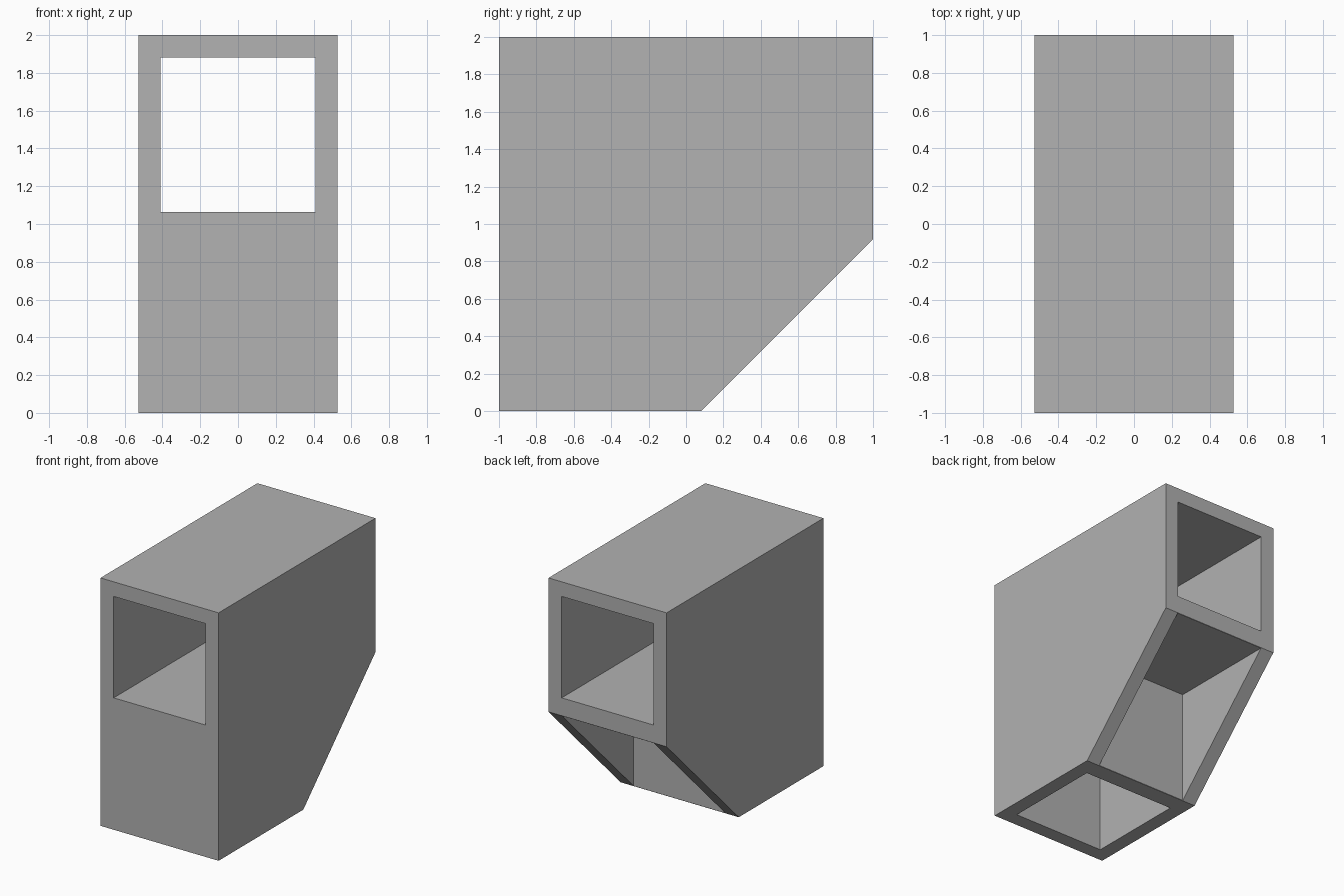
import bpy
import bmesh
from mathutils import Vector

cube = bpy.data.objects.get("Cube")
if cube:
    bpy.data.objects.remove(cube, do_unlink=True)

HALF = 0.527    # half width of the body
INNER = 0.409   # half width of the openings
STEP_Y = 0.08   # where the sloped edge meets the underside
STEP_Z = 0.92   # where the sloped edge meets the back

grey = bpy.data.materials.new("plain grey")
grey.use_nodes = True
colour = (0.445, 0.445, 0.445, 1)
grey.diffuse_color = colour
grey.node_tree.nodes["Principled BSDF"].inputs["Base Color"].default_value = colour


def prism(name, profile, half_width):
    """Extrude a (y, z) profile symmetrically along x."""
    bm = bmesh.new()
    face = bm.faces.new([bm.verts.new((-half_width, y, z)) for y, z in profile])
    side = bmesh.ops.extrude_face_region(bm, geom=[face])["geom"]
    verts = [v for v in side if isinstance(v, bmesh.types.BMVert)]
    bmesh.ops.translate(bm, verts=verts, vec=Vector((2 * half_width, 0, 0)))
    bmesh.ops.recalc_face_normals(bm, faces=bm.faces)
    mesh = bpy.data.meshes.new(name)
    bm.to_mesh(mesh)
    bm.free()
    mesh.materials.append(grey)
    obj = bpy.data.objects.new(name, mesh)
    bpy.context.collection.objects.link(obj)
    return obj


def cut(target, name, y0, y1, z0, z1):
    """Subtract a box as wide as the openings, then drop the cutter."""
    cutter = prism(name, [(y0, z0), (y1, z0), (y1, z1), (y0, z1)], INNER)
    cutter.hide_render = True
    mod = target.modifiers.new(name, 'BOOLEAN')
    mod.operation = 'DIFFERENCE'
    mod.solver = 'EXACT'
    mod.object = cutter
    bpy.context.view_layer.objects.active = target
    bpy.ops.object.modifier_apply(modifier=name)
    bpy.data.objects.remove(cutter, do_unlink=True)


# Body with a sloped lower back edge
body = prism("duct_body", [(-1, 0), (STEP_Y, 0), (1, STEP_Z), (1, 2), (-1, 2)], HALF)

# Square tunnel running from front to back
cut(body, "tunnel_cutter", -1.2, 1.2, 1.064, 1.882)
# Blind square shaft opening downwards
cut(body, "shaft_cutter", -0.882, -0.064, -0.2, STEP_Z)
# Recess behind the slope, leaving triangular side webs
cut(body, "recess_cutter", STEP_Y + 0.002, 1.2, -0.2, STEP_Z - 0.002)
